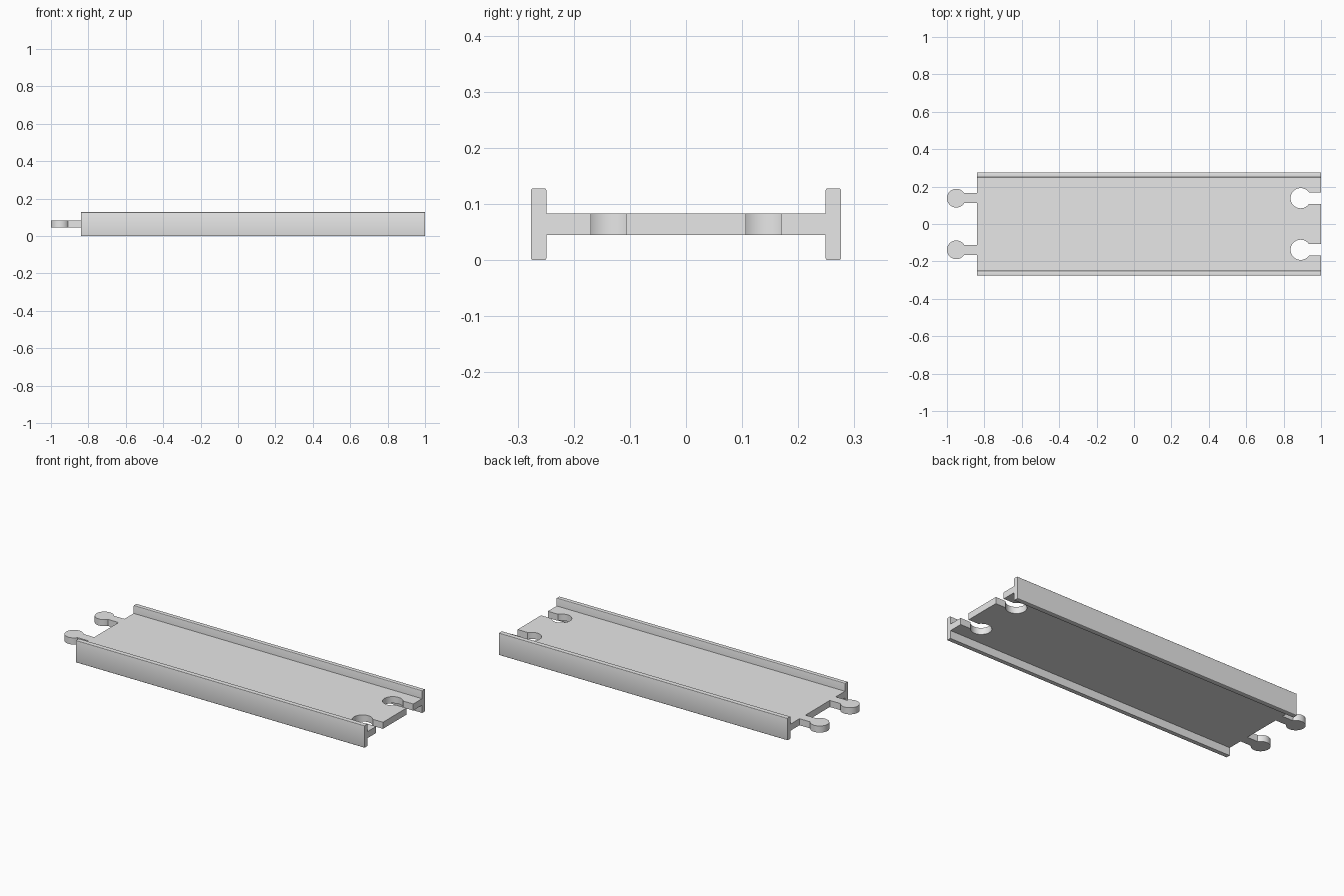
import bpy, bmesh
from math import asin, cos, sin, pi, radians

if "Cube" in bpy.data.objects:
    bpy.data.objects.remove(bpy.data.objects["Cube"], do_unlink=True)

LEFT_END, RIGHT_END = -0.84, 1.0
DECK_HALF, RAIL_OUT, RAIL_IN = 0.255, 0.276, 0.249
RAIL_TOP = 0.128
DECK_Z, DECK_THICK = 0.045, 0.038
LINK_Y = 0.138

grey = bpy.data.materials.new("light grey plastic")
grey.use_nodes = True
grey.diffuse_color = (0.8, 0.8, 0.8, 1)
grey.node_tree.nodes["Principled BSDF"].inputs["Base Color"].default_value = (0.8, 0.8, 0.8, 1)


def finish(bm, name):
    bmesh.ops.recalc_face_normals(bm, faces=bm.faces)
    mesh = bpy.data.meshes.new(name)
    bm.to_mesh(mesh)
    bm.free()
    mesh.materials.append(grey)
    obj = bpy.data.objects.new(name, mesh)
    bpy.context.collection.objects.link(obj)
    bpy.ops.object.select_all(action="DESELECT")
    obj.select_set(True)
    bpy.context.view_layer.objects.active = obj
    bpy.ops.object.shade_smooth_by_angle(angle=radians(30))
    return obj


def prism(name, points, offset):
    """Extrude a closed outline along an offset vector."""
    bm = bmesh.new()
    face = bm.faces.new([bm.verts.new(p) for p in points])
    moved = bmesh.ops.extrude_face_region(bm, geom=[face], use_keep_orig=True)["geom"]
    verts = [v for v in moved if isinstance(v, bmesh.types.BMVert)]
    bmesh.ops.translate(bm, verts=verts, vec=offset)
    return finish(bm, name)


def arc(cx, cy, r, start, end, steps=36):
    angles = [start + (end - start) * i / steps for i in range(steps + 1)]
    return [(cx + r * cos(a), cy + r * sin(a)) for a in angles]


def socket(y, r=0.054, half=0.031):
    a = asin(half / r)
    return [(RIGHT_END, y - half), *arc(0.891, y, r, -a, a - 2 * pi), (RIGHT_END, y + half)]


def tab(y, r=0.05, half=0.027):
    a = asin(half / r)
    return [(LEFT_END, y + half), *arc(-0.95, y, r, a, 2 * pi - a), (LEFT_END, y - half)]


# Deck with round sockets on one end and matching tabs on the other
outline = [(LEFT_END, -DECK_HALF), (RIGHT_END, -DECK_HALF),
           *socket(-LINK_Y), *socket(LINK_Y),
           (RIGHT_END, DECK_HALF), (LEFT_END, DECK_HALF),
           *tab(LINK_Y), *tab(-LINK_Y)]
prism("deck", [(x, y, DECK_Z) for x, y in outline], (0, 0, DECK_THICK))

# Side rails with slightly softened long edges
ROUND = 0.003
for name, side in (("left_side_rail", 1), ("right_side_rail", -1)):
    corners = [(RAIL_IN + ROUND, ROUND, pi), (RAIL_OUT - ROUND, ROUND, 1.5 * pi),
               (RAIL_OUT - ROUND, RAIL_TOP - ROUND, 0), (RAIL_IN + ROUND, RAIL_TOP - ROUND, pi / 2)]
    section = [p for y, z, a in corners for p in arc(y, z, ROUND, a, a + pi / 2, 3)]
    prism(name, [(LEFT_END, side * y, z) for y, z in section], (RIGHT_END - LEFT_END, 0, 0))
